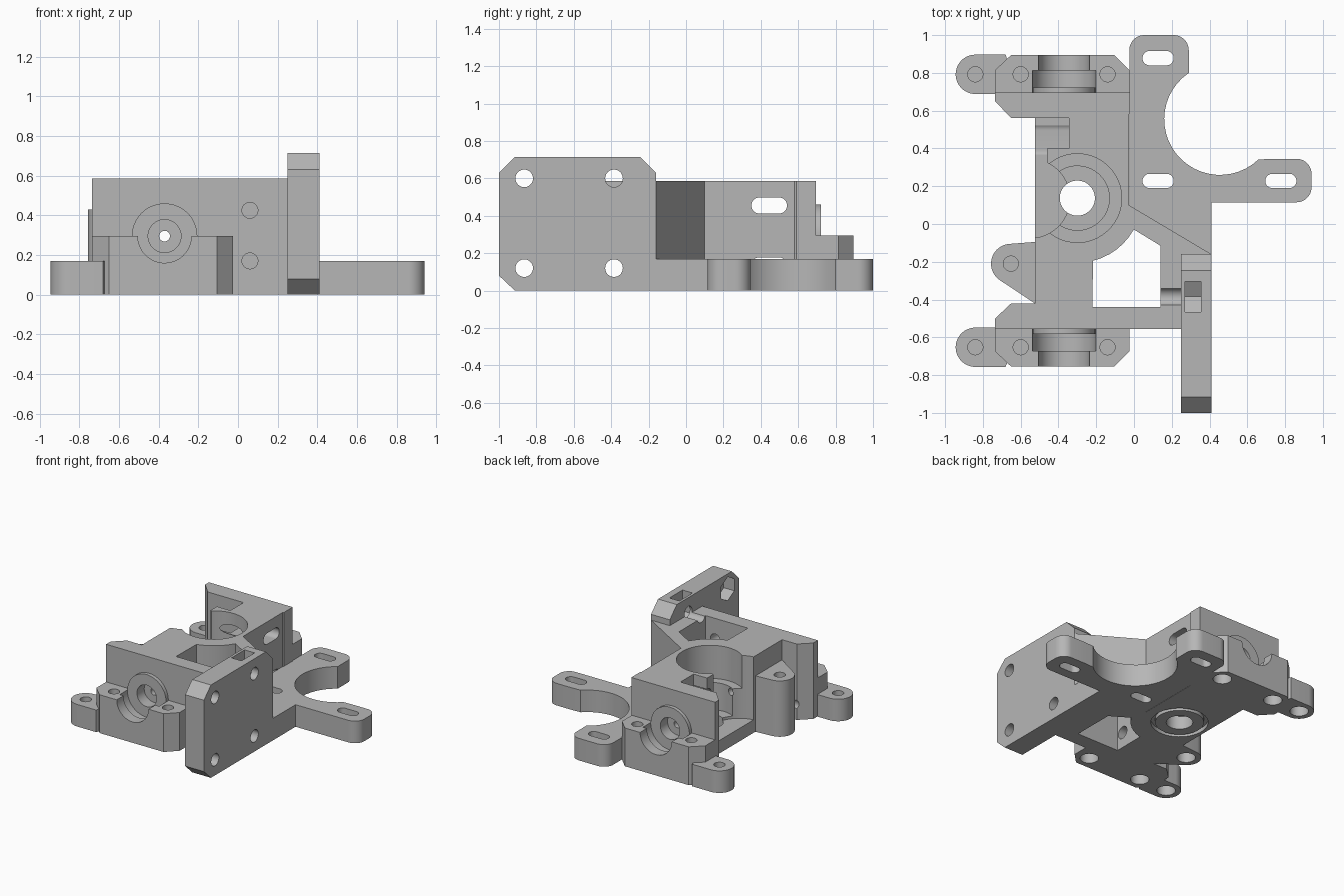
import bpy, bmesh
from math import sin, cos, pi, radians, atan2, ceil

if "Cube" in bpy.data.objects:
    bpy.data.objects.remove(bpy.data.objects["Cube"])

grey = bpy.data.materials.new("plain grey")
grey.use_nodes = True
grey.diffuse_color = (0.47, 0.47, 0.47, 1)
grey.node_tree.nodes["Principled BSDF"].inputs["Base Color"].default_value = grey.diffuse_color


def arc(cx, cy, r, a0, a1):
    n = max(2, ceil(abs(a1 - a0) / 8))
    angles = [radians(a0 + (a1 - a0) * i / n) for i in range(n + 1)]
    return [(cx + r * cos(a), cy + r * sin(a)) for a in angles]


def circle(cx, cy, r):
    return arc(cx, cy, r, 0, 360)[:-1]


def rect(a0, a1, b0, b1):
    return [(a0, b0), (a1, b0), (a1, b1), (a0, b1)]


def slot(a0, a1, b, r):
    return arc(a1 - r, b, r, -90, 90) + arc(a0 + r, b, r, 90, 270)


def prism(name, outline, lo, hi, axis="z"):
    """Extrude an outline from lo to hi along an axis."""
    place = {"z": lambda a, b, h: (a, b, h),
             "y": lambda a, b, h: (a, h, b),
             "x": lambda a, b, h: (h, a, b)}[axis]
    bm = bmesh.new()
    bottom = [bm.verts.new(place(a, b, lo)) for a, b in outline]
    top = [bm.verts.new(place(a, b, hi)) for a, b in outline]
    bm.faces.new(bottom)
    bm.faces.new(top)
    n = len(outline)
    for i in range(n):
        j = (i + 1) % n
        bm.faces.new((bottom[i], bottom[j], top[j], top[i]))
    bmesh.ops.recalc_face_normals(bm, faces=bm.faces)
    mesh = bpy.data.meshes.new(name)
    bm.to_mesh(mesh)
    bm.free()
    mesh.materials.append(grey)
    obj = bpy.data.objects.new(name, mesh)
    bpy.context.collection.objects.link(obj)
    return obj


def select(obj):
    bpy.ops.object.select_all(action="DESELECT")
    obj.select_set(True)
    bpy.context.view_layer.objects.active = obj


def combine(obj, others, operation="DIFFERENCE"):
    select(obj)
    for other in others:
        mod = obj.modifiers.new("combine", "BOOLEAN")
        mod.operation, mod.solver, mod.object = operation, "EXACT", other
        bpy.ops.object.modifier_apply(modifier=mod.name)
        bpy.data.objects.remove(other)


def cut(obj, *specs):
    combine(obj, [prism("cutter", *s) for s in specs])


parts = []
TOP, BASE, SHELF = 0.585, 0.17, 0.295
GEAR = (-0.30, 0.137)
AXLE = (-0.37, 0.295)
FRONT, BACK = -0.555, 0.695

# Main housing
body = prism("housing", [
    (-0.735, FRONT), (0.26, FRONT), (0.26, -0.16), (0.41, -0.16), (-0.027, 0.10),
    (-0.027, 0.58), (-0.02, 0.59), (-0.02, BACK), (-0.735, BACK), (-0.735, 0.65),
    (-0.65, 0.56), (-0.525, 0.56), (-0.525, -0.42), (-0.65, -0.42), (-0.735, -0.50)],
    0, TOP)

# Axle bosses on the front and back walls
combine(body, [prism("boss", circle(*AXLE, 0.165), FRONT - 0.028, FRONT + 0.05, "y"),
               prism("boss", circle(*AXLE, 0.165), BACK - 0.05, BACK + 0.028, "y")], "UNION")

# Window, gear pocket, idler opening and side notch
window = [(-0.22, -0.44), (0.14, -0.44), (0.14, -0.115)] + arc(*GEAR, 0.342, -29, -76)
cut(body,
    (window, -0.1, 1),
    (circle(*GEAR, 0.235), 0.33, 1),
    (circle(*GEAR, 0.17), 0.12, 1),
    (circle(*GEAR, 0.093), -0.1, 1),
    (circle(-0.55, 0.135, 0.21), 0.10, 1),
    (rect(-0.8, -0.46, 0.25, 0.56), 0.10, 1),
    (rect(-0.8, -0.345, 0.40, 0.56), 0.10, 1),
    (slot(0.35, 0.54, 0.455, 0.043), -0.6, 0.1, "x"),
    (slot(0.35, 0.54, 0.135, 0.043), -0.6, 0.1, "x"))

# Ring groove under the housing
ring = prism("ring", circle(*GEAR, 0.20), -0.1, 0.03)
cut(ring, (circle(*GEAR, 0.17), -0.2, 0.2))
combine(body, [ring])

# Axle bore with countersinks, screw holes through the front wall
cut(body,
    (circle(*AXLE, 0.027), -1, 1, "y"),
    (circle(*AXLE, 0.083), -1, FRONT + 0.06, "y"),
    (circle(*AXLE, 0.083), BACK - 0.06, 1, "y"),
    (circle(0.06, 0.17, 0.04), -1, -0.02, "y"),
    (circle(0.06, 0.425, 0.04), -1, -0.02, "y"),
    (circle(-0.385, 0.12, 0.047), -1, 0.5, "x"),
    (circle(-0.385, 0.60, 0.047), 0.1, 0.5, "x"))
parts.append(body)

# Upright mounting plate with four holes and nut traps
plate = prism("mounting_plate", [
    (-1, 0.08), (-0.915, 0), (-0.16, 0), (-0.16, 0.63), (-0.245, 0.715),
    (-0.915, 0.715), (-1, 0.63)], 0.25, 0.41, "x")


def hexagon(y, z):
    return [(y + 0.092 * sin(k * pi / 3), z + 0.092 * cos(k * pi / 3)) for k in range(6)]


for y in (-0.865, -0.385):
    for z in (0.12, 0.60):
        cut(plate, (circle(y, z, 0.047), 0, 1, "x"))
for z in (0.12, 0.60):
    cut(plate, (hexagon(-0.865, z), 0.2, 0.34, "x"))
cut(plate,
    (hexagon(-0.385, 0.60), 0.27, 0.355, "x"),
    (rect(0.27, 0.355, -0.465, -0.305), 0.60, 1))
parts.append(plate)

# Low forked motor bracket with slots
mx, my, mr = 0.455, 0.555, 0.295
start = math_start = atan2(0.345 - my, 0.655 - mx) * 180 / pi
end = atan2(0.80 - my, 0.29 - mx) * 180 / pi - 360
bracket = prism("motor_bracket",
    [(-0.025, 0.09), (0.41, -0.16), (0.41, 0.115)]
    + arc(0.86, 0.195, 0.08, -90, 0) + arc(0.86, 0.265, 0.08, 0, 90)
    + [(0.735, 0.345)]
    + arc(mx, my, mr, start, end)
    + arc(0.21, 0.92, 0.08, 0, 90) + arc(0.055, 0.92, 0.08, 90, 180), 0, BASE)
cut(bracket, *[(slot(a, a + 0.165, b, 0.038), -0.1, 0.5)
               for a, b in ((0.045, 0.878), (0.045, 0.228), (0.695, 0.228))])
parts.append(bracket)

# Front and back bearing ledges, each with an ear and a stepped groove
for name, wall, d in (("front", FRONT, -1), ("back", BACK, 1)):
    mid, out = wall + d * 0.0975, wall + d * 0.20
    ledge = prism(name + "_ledge", [
        (-0.735, wall), (-0.025, wall), (-0.025, out - d * 0.08), (-0.105, out),
        (-0.65, out), (-0.735, out - d * 0.08)], 0, SHELF)
    ear = prism("ear", arc(-0.84, mid, 0.104, 90, 270)
                + [(-0.68, mid - 0.104), (-0.64, mid), (-0.68, mid + 0.104)], 0, BASE)
    combine(ledge, [ear], "UNION")
    step = wall + d * 0.118
    cut(ledge,
        (circle(*AXLE, 0.168), *sorted((wall - d * 0.1, step)), "y"),
        (circle(*AXLE, 0.135), *sorted((step - d * 0.02, out + d * 0.1)), "y"))
    for x in (-0.84, -0.60, -0.14):
        cut(ledge, (circle(x, mid, 0.04), 0.12, 1),
            (circle(x, mid, 0.065), -0.1, 0.10))
    parts.append(ledge)

# Tall side lug
lug = prism("side_lug", [(-0.50, -0.42), (-0.50, -0.093), (-0.525, -0.095)]
            + arc(-0.652, -0.21, 0.105, 98, 237) + [(-0.525, -0.42)], 0, 0.43)
cut(lug, (circle(-0.652, -0.21, 0.04), 0.12, 1),
    (circle(-0.652, -0.21, 0.065), -0.1, 0.10),
    (circle(-0.385, 0.12, 0.047), -1, 0.5, "x"))
parts.append(lug)

for part in parts:
    select(part)
    bpy.ops.object.shade_smooth_by_angle(angle=radians(30))
